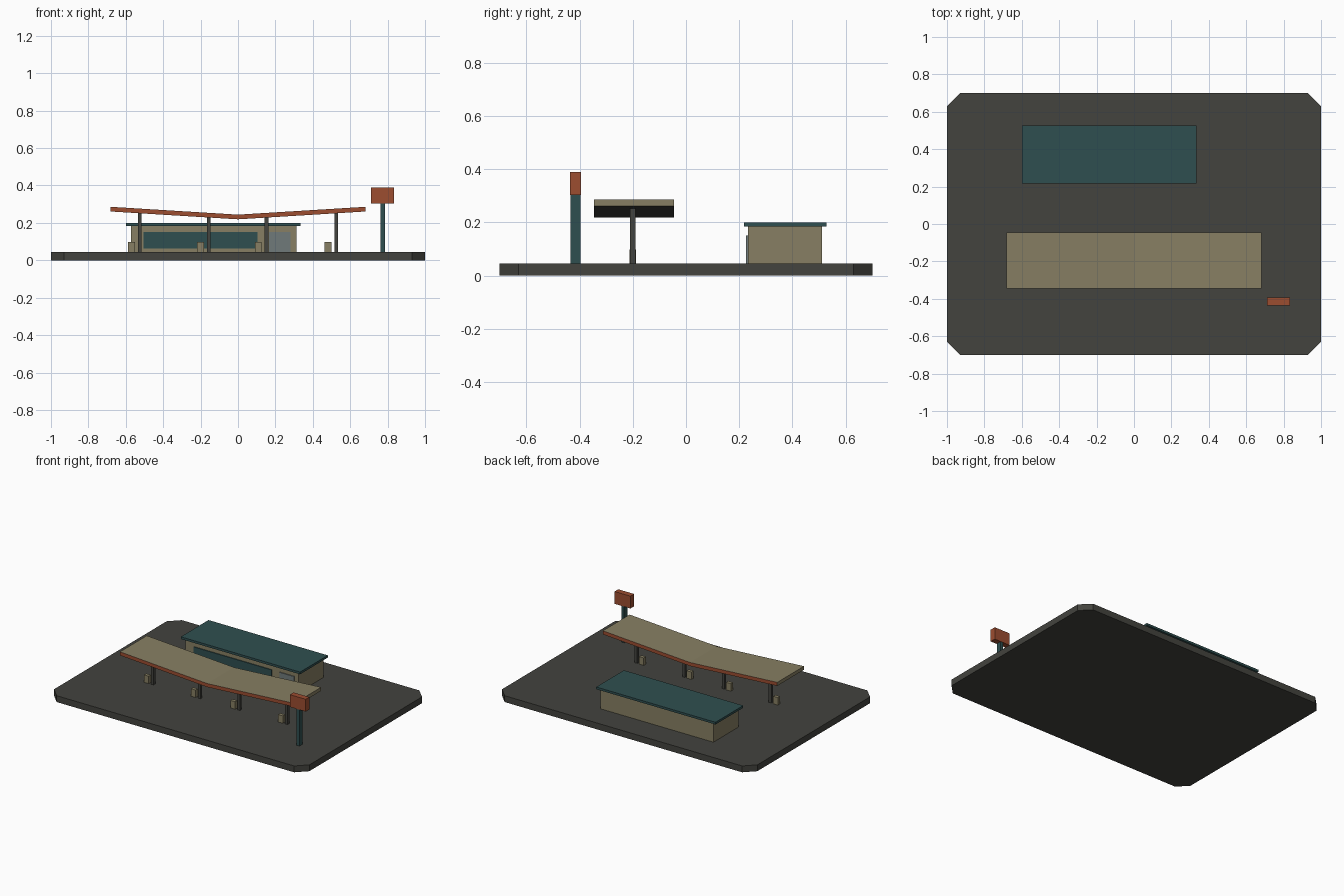
import bpy
import bmesh

cube = bpy.data.objects.get("Cube")
if cube:
    bpy.data.objects.remove(cube, do_unlink=True)


def material(name, rgb):
    """Flat material from an 8-bit sRGB colour."""
    linear = [((c / 255 + 0.055) / 1.055) ** 2.4 for c in rgb]
    mat = bpy.data.materials.new(name)
    mat.use_nodes = True
    mat.diffuse_color = (*linear, 1)
    bsdf = mat.node_tree.nodes["Principled BSDF"]
    bsdf.inputs["Base Color"].default_value = (*linear, 1)
    bsdf.inputs["Roughness"].default_value = 0.9
    return mat


ASPHALT = material("asphalt grey", (67, 67, 62))
TAN = material("tan plaster", (135, 127, 99))
TEAL = material("dark teal", (47, 79, 80))
RUST = material("rust red", (156, 77, 48))
GLASS = material("door grey", (112, 122, 122))


def prism(name, outline, offset, mats):
    """Extrude a flat outline of 3D points along an offset."""
    bm = bmesh.new()
    face = bm.faces.new([bm.verts.new(p) for p in outline])
    out = bmesh.ops.extrude_face_region(bm, geom=[face])
    moved = [v for v in out["geom"] if isinstance(v, bmesh.types.BMVert)]
    bmesh.ops.translate(bm, verts=moved, vec=offset)
    bmesh.ops.recalc_face_normals(bm, faces=bm.faces)
    mesh = bpy.data.meshes.new(name)
    bm.to_mesh(mesh)
    bm.free()
    for mat in mats:
        mesh.materials.append(mat)
    obj = bpy.data.objects.new(name, mesh)
    bpy.context.collection.objects.link(obj)
    return obj


def box(name, xs, ys, zs, mat):
    """Box between pairs of limits."""
    (x0, x1), (y0, y1), (z0, z1) = xs, ys, zs
    outline = [(x0, y0, z0), (x1, y0, z0), (x1, y1, z0), (x0, y1, z0)]
    return prism(name, outline, (0, 0, z1 - z0), [mat])


# Ground slab with clipped corners
GROUND = 0.045
W, D, CUT = 1.0, 0.7, 0.07
corners = [(W - CUT, -D), (W, CUT - D), (W, D - CUT), (W - CUT, D),
           (CUT - W, D), (-W, D - CUT), (-W, CUT - D), (CUT - W, -D)]
prism("ground_slab", [(x, y, 0) for x, y in corners], (0, 0, GROUND), [ASPHALT])

# Shop with overhanging roof, window band and door
WALL = 0.232
box("shop_walls", (-0.572, 0.313), (WALL, 0.51), (GROUND, 0.186), TAN)
box("shop_roof", (-0.6, 0.334), (0.217, 0.527), (0.184, 0.2), TEAL)
box("shop_window", (-0.505, 0.105), (WALL - 0.006, WALL + 0.002), (0.062, 0.15), TEAL)
box("shop_door", (0.165, 0.28), (WALL - 0.006, WALL + 0.002), (GROUND, 0.15), GLASS)

# Butterfly canopy: tan top and ends, rust fascias, dark underside
SPAN, LOW, RISE, THICK = 0.683, 0.219, 0.042, 0.025
FRONT, BACK = -0.345, -0.045
under = [(-SPAN, LOW + RISE), (0, LOW), (SPAN, LOW + RISE)]
profile = under + [(x, z + THICK) for x, z in reversed(under)]
canopy = prism("canopy", [(x, FRONT, z) for x, z in profile],
               (0, BACK - FRONT, 0), [TAN, RUST, ASPHALT])
for poly in canopy.data.polygons:
    if abs(poly.normal.y) > 0.9:
        poly.material_index = 1
    elif poly.normal.z < -0.5:
        poly.material_index = 2

# Canopy posts, each with a fuel pump beside it
MID = -0.2
for i, x in enumerate((-0.525, -0.157, 0.152, 0.525), 1):
    top = LOW + RISE * abs(x) / SPAN + 0.008
    box(f"canopy_post_{i}", (x - 0.01, x + 0.01), (MID - 0.01, MID + 0.01), (GROUND, top), ASPHALT)
    px = x - 0.044
    box(f"fuel_pump_{i}", (px - 0.018, px + 0.018), (MID - 0.012, MID + 0.012), (GROUND, 0.098), TAN)

# Roadside sign
box("sign_pole", (0.762, 0.785), (-0.433, -0.397), (GROUND, 0.305), TEAL)
box("sign_board", (0.711, 0.835), (-0.435, -0.394), (0.303, 0.39), RUST)
